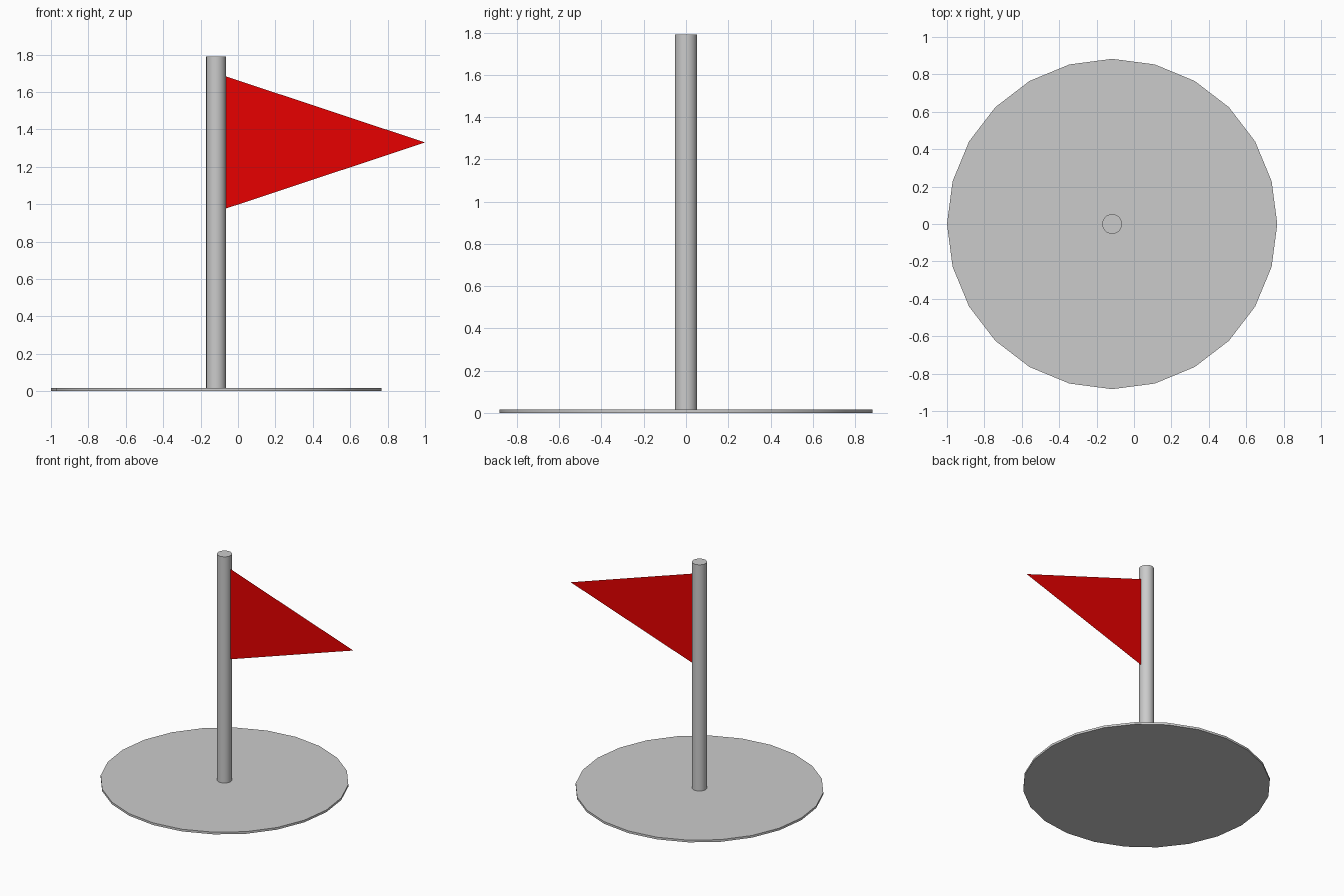
import bpy
from math import radians

if "Cube" in bpy.data.objects:
    bpy.data.objects.remove(bpy.data.objects["Cube"])

CX = -0.117  # shared axis of base and pole


def disc(name, radius, z0, z1):
    bpy.ops.mesh.primitive_cylinder_add(
        vertices=24, radius=radius, depth=z1 - z0,
        location=(CX, 0, (z0 + z1) / 2), rotation=(0, 0, 0))
    ob = bpy.context.object
    ob.name = name
    bpy.ops.object.shade_smooth_by_angle(angle=radians(30))
    return ob


# Round base plate and pole
disc("base", 0.883, 0.0, 0.017)
disc("pole", 0.053, 0.017, 1.79)

# Flat triangular pennant
mesh = bpy.data.meshes.new("flag")
mesh.from_pydata([(-0.064, 0, 0.977), (1.0, 0, 1.33), (-0.064, 0, 1.683)],
                 [], [(0, 1, 2)])
flag = bpy.data.objects.new("flag", mesh)
bpy.context.collection.objects.link(flag)

red = bpy.data.materials.new("red")
red.diffuse_color = (0.8, 0.0, 0.0, 1)
red.use_nodes = True
red.node_tree.nodes["Principled BSDF"].inputs["Base Color"].default_value = red.diffuse_color
mesh.materials.append(red)
